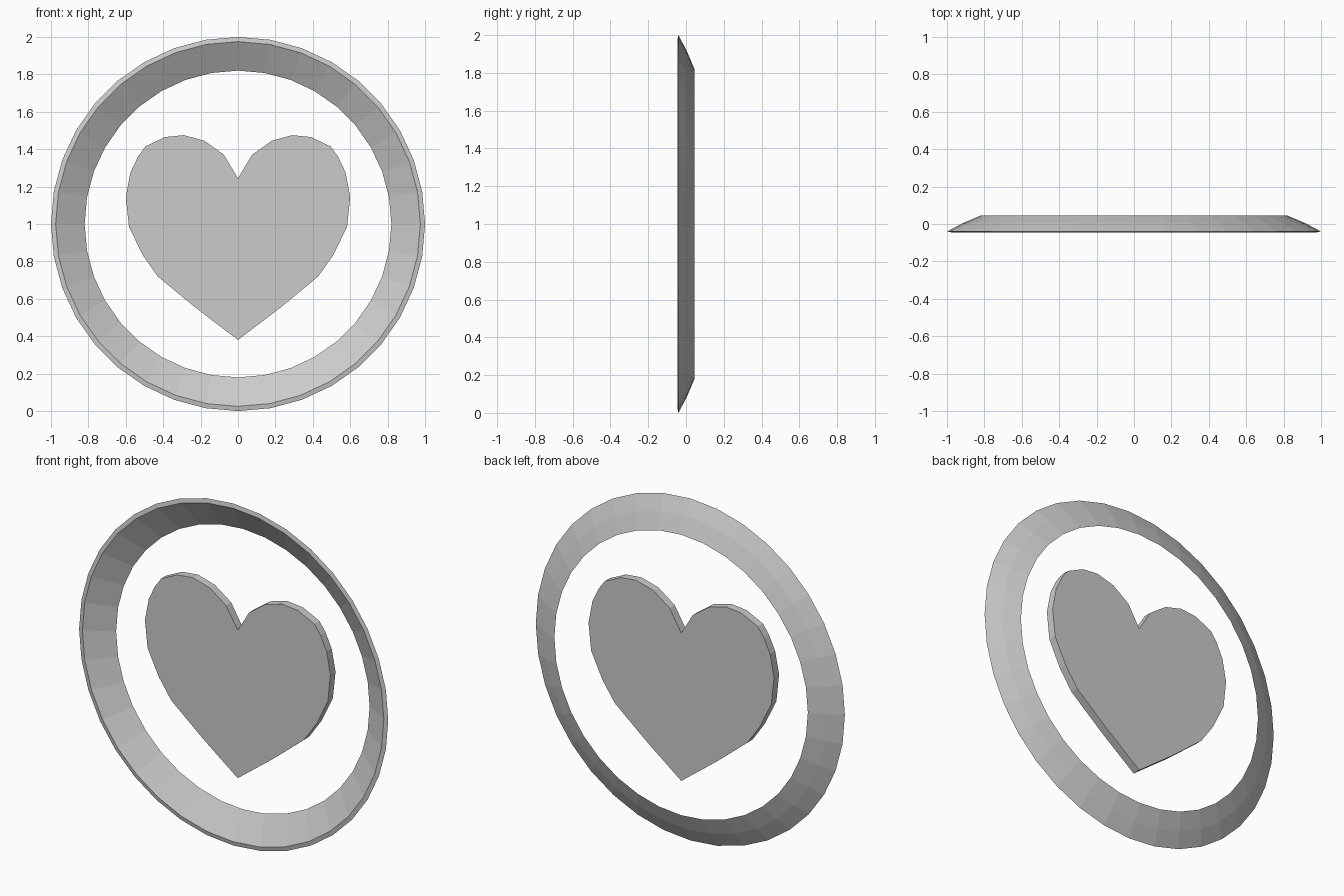
import bpy, bmesh, math

if "Cube" in bpy.data.objects:
    bpy.data.objects.remove(bpy.data.objects["Cube"])


def make_object(name, bm):
    bmesh.ops.recalc_face_normals(bm, faces=bm.faces)
    mesh = bpy.data.meshes.new(name)
    bm.to_mesh(mesh)
    bm.free()
    obj = bpy.data.objects.new(name, mesh)
    bpy.context.collection.objects.link(obj)
    return obj


# Ring: dished cross-section (radius, y) swept around the y axis
SEGMENTS = 36
profile = [(1.0, -0.04), (0.915, 0.005), (0.82, 0.045), (0.975, -0.045)]
bm = bmesh.new()
loops = []
for i in range(SEGMENTS):
    a = 2 * math.pi * i / SEGMENTS
    loops.append([bm.verts.new((r * math.cos(a), y, 1 + r * math.sin(a)))
                  for r, y in profile])
for i in range(SEGMENTS):
    p, q = loops[i], loops[(i + 1) % SEGMENTS]
    for j in range(len(profile)):
        k = (j + 1) % len(profile)
        bm.faces.new((p[j], p[k], q[k], q[j]))
make_object("ring", bm)

# Heart: half outline (x, z) mirrored, then extruded along y
half = [(0, 1.245), (0.075, 1.37), (0.18, 1.445), (0.29, 1.475),
        (0.39, 1.465), (0.495, 1.415), (0.535, 1.36), (0.575, 1.275),
        (0.60, 1.145), (0.583, 0.985), (0.51, 0.835), (0.43, 0.72),
        (0.23, 0.555), (0, 0.38)]
outline = half + [(-x, z) for x, z in half[-2:0:-1]]
bm = bmesh.new()
face = bm.faces.new([bm.verts.new((x, -0.003, z)) for x, z in outline])
geom = bmesh.ops.extrude_face_region(bm, geom=[face], use_keep_orig=True)["geom"]
bmesh.ops.translate(bm, vec=(0, 0.047, 0),
                    verts=[v for v in geom if isinstance(v, bmesh.types.BMVert)])
make_object("heart", bm)
